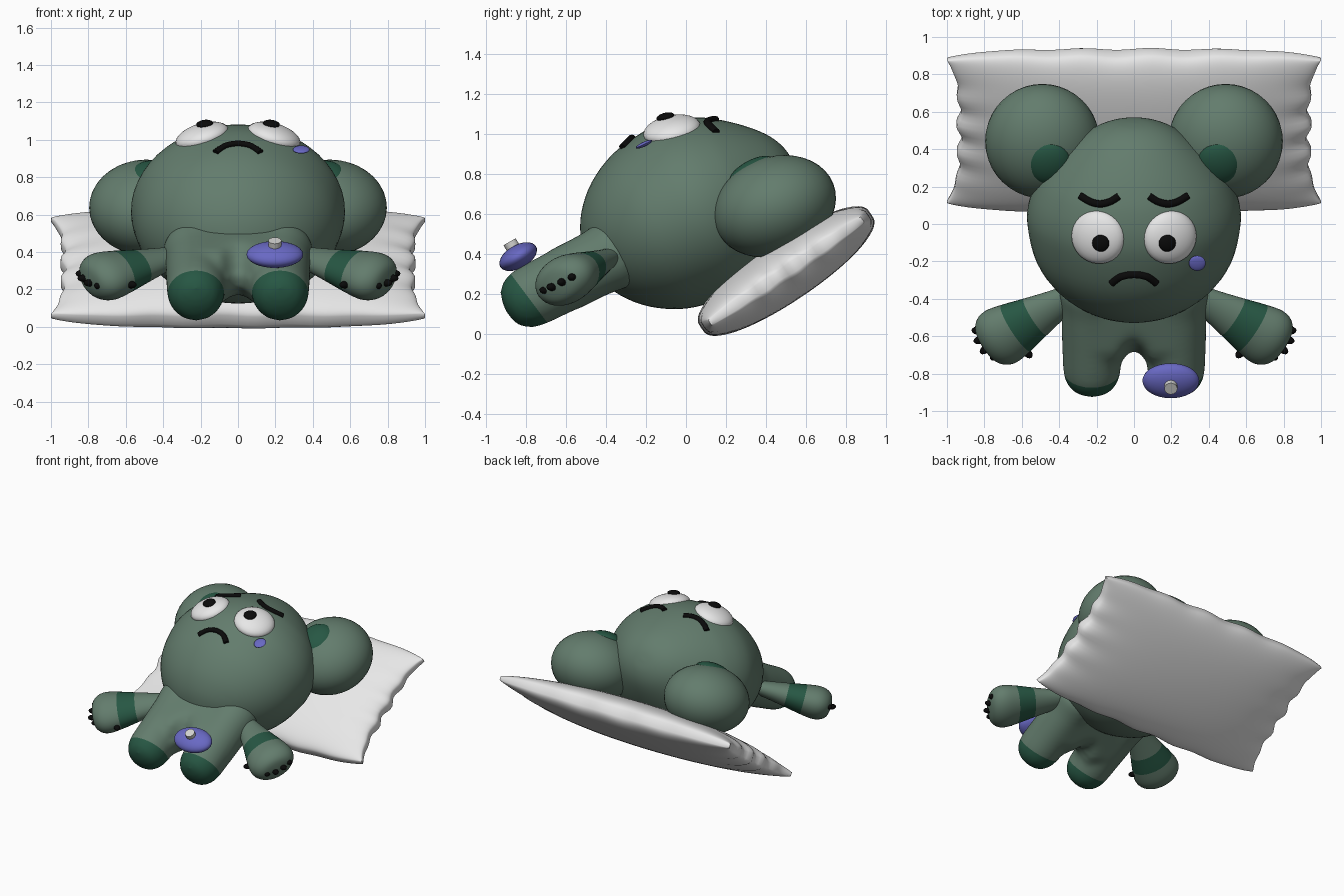
import bpy, bmesh, math
from mathutils import Vector, Matrix
from mathutils.bvhtree import BVHTree

if "Cube" in bpy.data.objects:
    bpy.data.objects.remove(bpy.data.objects["Cube"])


def material(name, r, g, b):
    m = bpy.data.materials.new(name)
    m.use_nodes = True
    m.diffuse_color = (r, g, b, 1)
    m.node_tree.nodes["Principled BSDF"].inputs["Base Color"].default_value = (r, g, b, 1)
    return m


FUR = material("fur green", .125, .203, .153)
DARK = material("dark green", .02, .095, .057)
WHITE = material("soft white", .8, .8, .8)
BLACK = material("black", .003, .003, .003)
BLUE = material("violet blue", .14, .14, .55)
GREY = material("pale grey", .65, .65, .63)


def finish(name, bm, mats, mirror=False, angle=50):
    bmesh.ops.recalc_face_normals(bm, faces=bm.faces)
    me = bpy.data.meshes.new(name)
    bm.to_mesh(me)
    bm.free()
    for m in mats:
        me.materials.append(m)
    ob = bpy.data.objects.new(name, me)
    bpy.context.collection.objects.link(ob)
    bpy.ops.object.select_all(action='DESELECT')
    ob.select_set(True)
    bpy.context.view_layer.objects.active = ob
    bpy.ops.object.shade_smooth_by_angle(angle=math.radians(angle))
    if mirror:
        ob.modifiers.new("mirror", 'MIRROR').use_mirror_merge = False
    return ob


def frame(origin, axis, side=(1, 0, 0)):
    z = Vector(axis).normalized()
    x = Vector(side)
    x = (x - z * x.dot(z)).normalized()
    rot = Matrix((x, z.cross(x), z)).transposed().to_4x4()
    return Matrix.Translation(origin) @ rot


def curve_points(pts, steps):
    # smooth path through a few points
    pts = [Vector(p) for p in pts]
    out = []
    for i in range(len(pts) - 1):
        a, b, c, d = pts[max(i - 1, 0)], pts[i], pts[i + 1], pts[min(i + 2, len(pts) - 1)]
        for k in range(steps):
            t = k / steps
            out.append(b + (c - a) * (t / 2) + (a * 2 - b * 5 + c * 4 - d) * (t * t / 2)
                       + (b * 3 - a - c * 3 + d) * (t ** 3 / 2))
    return out + [pts[-1]]


def lathe(bm, profile, mat, flat=1, steps=4, segs=36, band=None):
    # spins (height, radius) pairs, optionally painting a height band
    rings = []
    for h, r in curve_points(profile, steps):
        rings.append([bm.verts.new((r * math.cos(a), r * flat * math.sin(a), h))
                      for a in (math.tau * i / segs for i in range(segs))])
    for lo, hi in zip(rings, rings[1:]):
        for i in range(segs):
            j = (i + 1) % segs
            f = bm.faces.new((lo[i], lo[j], hi[j], hi[i]))
            if band and band[0] < f.calc_center_median().z < band[1]:
                f.material_index = 1
    verts = [v for ring in rings for v in ring]
    bmesh.ops.transform(bm, matrix=mat, verts=verts)
    bmesh.ops.remove_doubles(bm, verts=verts, dist=1e-5)


def ball(name, loc, radii, normal, mat, mirror=False, segs=32):
    bm = bmesh.new()
    bmesh.ops.create_uvsphere(bm, u_segments=segs, v_segments=segs // 2, radius=1)
    bm.transform(frame(loc, normal) @ Matrix.Diagonal((*radii, 1)))
    return finish(name, bm, [mat], mirror)


# Head: pear shape lying back
bm = bmesh.new()
tilt = math.radians(25)
lathe(bm, [(-.55, 0), (-.53, .13), (-.47, .28), (-.36, .42), (-.2, .525), (0, .57), (.13, .56),
           (.25, .51), (.34, .445), (.43, .36), (.51, .265), (.56, .18), (.588, .09), (.595, 0)],
      frame((0, 0, .6), (0, math.cos(tilt), math.sin(tilt))), .815, segs=56)
surface = BVHTree.FromBMesh(bm)
finish("head", bm, [FUR])


def on_head(x, y):
    p, n, _, _ = surface.ray_cast(Vector((x, y, 3)), Vector((0, 0, -1)))
    return p + n * .005


# Ears
ear_tilt = Vector((0, -.36, .93))
ball("ear", (.49, .443, .638), (.306, .314, .246), ear_tilt, FUR, True, 40)
ball("inner_ear", (.458, .328, .807), (.122, .13, .06), (0, -.5, .87), DARK, True)

# Body: two legs and a torso fused together, with a rounded arch between the legs
leg_axis = Vector((0, .89, .45)).normalized()
foot_tip = Vector((.225, -.907, .121))
bm = bmesh.new()
for s in (1, -1):
    lathe(bm, [(0, 0), (.02, .087), (.06, .129), (.13, .154), (.3, .16), (.5, .165), (.66, .167), (.68, 0)],
          frame((s * foot_tip.x, foot_tip.y, foot_tip.z), leg_axis))
for i in range(-8, 9):
    x = i * .025
    for layer in range(5):
        start = .27 + .045 * layer - .12 * min(1, abs(x) / .1) ** 2
        thick = .325 * math.sin((layer + 1) * math.pi / 10)
        mid = Vector((x, foot_tip.y, foot_tip.z)) + leg_axis * (start + .68) / 2
        bmesh.ops.create_cube(bm, size=1, matrix=frame(mid, leg_axis)
                              @ Matrix.Diagonal((.03, thick, .68 - start, 1)))
body = finish("body", bm, [FUR, DARK])
remesh = body.modifiers.new("fuse", 'REMESH')
remesh.mode, remesh.voxel_size = 'VOXEL', .016
soften = body.modifiers.new("soften", 'SMOOTH')
soften.factor, soften.iterations = .5, 24
for m in ("fuse", "soften"):
    bpy.ops.object.modifier_apply(modifier=m)
# Dark soles are cut along a slanted plane
bm = bmesh.new()
bm.from_mesh(body.data)
cut, sole_dir = Vector((0, -.785, .18)), Vector((0, .8, .6))
bmesh.ops.bisect_plane(bm, geom=bm.verts[:] + bm.edges[:] + bm.faces[:], plane_co=cut, plane_no=sole_dir)
for f in bm.faces:
    f.smooth = True
    f.material_index = int((f.calc_center_median() - cut).dot(sole_dir) < 0)
bm.to_mesh(body.data)
bm.free()

# Arms with a dark band, flattened toward the hand
arm_dir = Vector((.87, -.5, -.25)).normalized()
arm_side = Vector((.557, .774, .39))
bm = bmesh.new()
lathe(bm, [(-.05, 0), (-.04, .05), (0, .065), (.12, .092), (.235, .12), (.36, .152), (.45, .167),
           (.51, .15), (.55, .1), (.565, 0)],
      frame((.33, -.383, .38), arm_dir, arm_side), .72, band=(.235, .36))
finish("arm", bm, [FUR, DARK], True)

# Claws along the edge of the hand
for i, (x, y) in enumerate([(.57, -.69), (.745, -.7), (.795, -.67), (.825, -.62), (.835, -.57)]):
    out = Vector((x - .68, y + .58, 0))
    ball(f"claw_{i + 1}", (x, y, .26 + .5 * (y + .62)), (.022, .02, .034), out, BLACK, True, 12)

# Eyes and pupils
gaze = Vector((.3, -.2, 1))
ball("eye", (.192, -.07, 1.018), (.147, .145, .066), gaze, WHITE, True)
ball("pupil", (.178, -.103, 1.085), (.046, .046, .02), (.12, -.25, 1), BLACK, True, 20)


def stroke(name, pts, mirror=False):
    # black tube that follows the head
    path = [on_head(x, y) for x, y, _ in curve_points([(*p, 0) for p in pts], 5)]
    bm = bmesh.new()
    rings = []
    for i, p in enumerate(path):
        along = path[min(i + 1, len(path) - 1)] - path[max(i - 1, 0)]
        m = frame(p, along, (0, 0, 1))
        rings.append([bm.verts.new(m @ Vector((.016 * math.cos(a), .02 * math.sin(a), 0)))
                      for a in (math.tau * k / 10 for k in range(10))])
    for a, b in zip(rings, rings[1:]):
        for k in range(10):
            bm.faces.new((a[k], a[(k + 1) % 10], b[(k + 1) % 10], b[k]))
    bm.faces.new(rings[0])
    bm.faces.new(rings[-1])
    finish(name, bm, [BLACK], mirror)


stroke("eyebrow", [(.08, .148), (.125, .12), (.18, .107), (.235, .12), (.285, .15)], True)
stroke("mouth", [(-.12, -.315), (-.07, -.28), (0, -.268), (.07, -.28), (.12, -.315)])

# Tear on the left cheek
ball("tear", (.338, -.21, .948), (.045, .045, .012), (0, -.42, .9), BLUE, segs=20)

# Button cushion on the left foot, with studs
lean = Vector((0, -.5, .87))
ball("foot_cushion", (.197, -.838, .387), (.152, .103, .058), lean, BLUE)
for name, loc, axis, r, h in (("cushion_stud", (.197, -.86, .425), lean, .035, .042),
                              ("sole_stud", (.09, -.765, .2), (-1, 0, 0), .03, .025)):
    bm = bmesh.new()
    lathe(bm, [(0, 0), (0, r), (h, r), (h, 0)], frame(loc, axis), steps=1, segs=16)
    finish(name, bm, [GREY], angle=30)

# Pillow: two puffed sheets sewn at the rim, lightly puckered in the middle of each edge
bm = bmesh.new()
for side in (1, -1):
    made = bmesh.ops.create_grid(bm, x_segments=64, y_segments=48, size=1)["verts"]
    for v in made:
        u, w = math.sin(v.co.x * math.pi / 2), math.sin(v.co.y * math.pi / 2)
        puff = max(0, (1 - u * u) * (1 - w * w)) ** .42
        pucker = abs(u) ** 10 * (1 - w * w) ** 2
        ripple = abs(w) ** 10 * (1 - u * u) ** 2
        x = u * (1 - .065 * (1 - w ** 4) + .016 * pucker * math.sin(w * 16))
        y = w * (.46 + .043 * (1 - u ** 6) + .008 * ripple * math.sin(u * 17))
        z = side * (.15 * puff + .014 * (1 - puff)) * (1 + .15 * pucker * math.sin(w * 16))
        if max(abs(u), abs(w)) > .9999:
            z = 0
        v.co = (x, y, z)
bmesh.ops.remove_doubles(bm, verts=bm.verts, dist=1e-4)
bm.transform(frame((0, .5, .315), (0, -.56, .83)))
finish("pillow", bm, [WHITE], angle=60)
